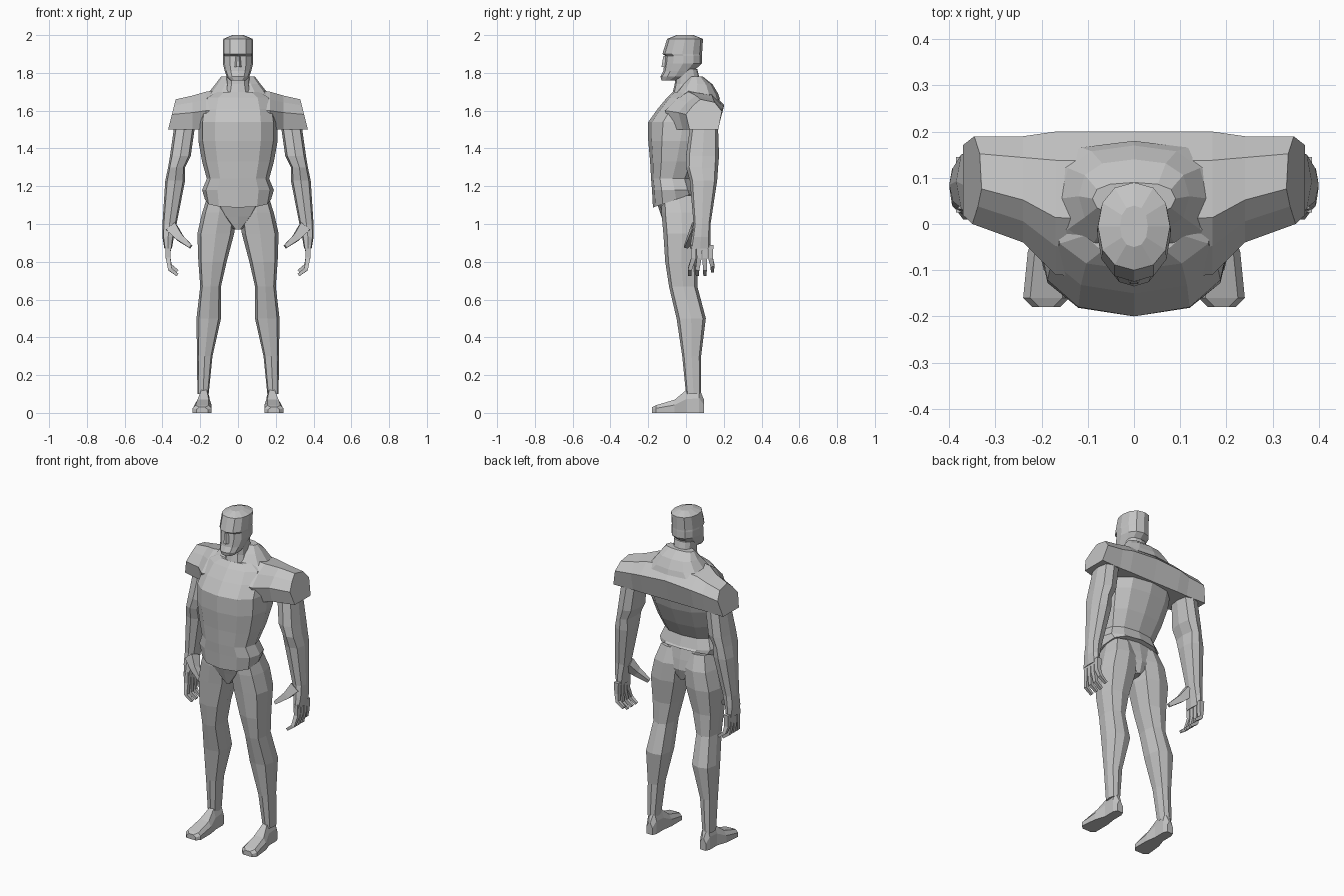
import bpy
import bmesh
import math
from mathutils import Vector

cube = bpy.data.objects.get("Cube")
if cube:
    bpy.data.objects.remove(cube, do_unlink=True)

grey = bpy.data.materials.new("plain grey")
grey.use_nodes = True
grey.diffuse_color = (0.55, 0.55, 0.55, 1)
grey.node_tree.nodes["Principled BSDF"].inputs["Base Color"].default_value = grey.diffuse_color


def loft(name, rings, side=1):
    """Skin a list of equal-sized point rings, capping both ends."""
    bm = bmesh.new()
    loops = [[bm.verts.new((p[0] * side, p[1], p[2])) for p in ring] for ring in rings]
    count = len(loops[0])
    for low, high in zip(loops, loops[1:]):
        for i in range(count):
            j = (i + 1) % count
            bm.faces.new((low[i], low[j], high[j], high[i]))
    bm.faces.new(loops[0][::-1])
    bm.faces.new(loops[-1])
    bmesh.ops.recalc_face_normals(bm, faces=bm.faces)
    mesh = bpy.data.meshes.new(name)
    bm.to_mesh(mesh)
    bm.free()
    mesh.materials.append(grey)
    obj = bpy.data.objects.new(name, mesh)
    bpy.context.collection.objects.link(obj)


def both(name, rings):
    """Make the left part and its mirrored right twin."""
    loft("left_" + name, rings, side=1)
    loft("right_" + name, rings, side=-1)


def power(value, square):
    return math.copysign(abs(value) ** square, value)


def ring(height, inner, outer, front, back, sides, square, tilt=0):
    """Rounded outline at one height; tilt raises its back edge."""
    middle = Vector((inner + outer, front + back, 2 * height)) / 2
    points = []
    for i in range(sides):
        angle = math.tau * i / sides
        across = power(math.cos(angle), square) * (outer - inner) / 2
        along = power(math.sin(angle), square) * (back - front) / 2
        points.append(middle + Vector((across, along, tilt * along)))
    return points


def body(name, rows, sides=12, square=0.8):
    """Centred part; rows are height, half width, front, back and optional tilt."""
    loft(name, [ring(height, -half, half, front, back, sides, square, *tilt)
                for height, half, front, back, *tilt in rows])


def limb(name, rows, sides=8, square=0.65):
    """Mirrored part; rows are height, inner x, outer x, front, back."""
    both(name, [ring(*row, sides, square) for row in rows])


def tube(name, path, thick, thin):
    """Mirrored square finger tapering along a path."""
    path = [Vector(point) for point in path]
    last = len(path) - 1
    rings = []
    for i, point in enumerate(path):
        direction = (path[min(i + 1, last)] - path[max(i - 1, 0)]).normalized()
        across = direction.cross(Vector((0, 1, 0))).normalized()
        depth = across.cross(direction)
        size = thick + (thin - thick) * i / last
        rings.append([point + size * offset for offset in
                      (across + depth, depth - across, -across - depth, across - depth)])
    both(name, rings)


# Head, from chin to flat crown
body("head", [
    (1.76, .04, -.13, -.05),
    (1.78, .06, -.135, .02),
    (1.81, .07, -.12, .04),
    (1.85, .08, -.115, .085),
    (1.89, .08, -.11, .085),
    (1.9, .08, -.125, .085),
    (1.98, .078, -.1, .09),
    (2, .03, -.05, .04)], square=0.9)

# Nose wedge, narrowing upward
loft("nose", [
    [(-width, -.1, height), (width, -.1, height), (width / 3, tip, height), (-width / 3, tip, height)]
    for height, width, tip in ((1.83, .025, -.13), (1.89, .015, -.12))])

# Neck
body("neck", [(1.66, .08, -.08, .12), (1.74, .06, -.06, .08), (1.82, .06, -.05, .06)])

# Raised collar sloping onto the shoulders
body("collar", [
    (1.66, .2, -.08, .18),
    (1.69, .16, -.06, .17),
    (1.74, .12, -.02, .14),
    (1.78, .09, .02, .09)])

# Shirt with flared hem dipping at the front
body("shirt", [
    (1.7, .12, -.07, .14),
    (1.67, .18, -.1, .17),
    (1.61, .2, -.15, .18),
    (1.54, .21, -.2, .17),
    (1.44, .21, -.2, .14),
    (1.33, .19, -.19, .09),
    (1.24, .165, -.185, .04),
    (1.18, .19, -.18, .06),
    (1.13, .175, -.175, .07, .35)])


def yoke_section(x, front, back, bottom, top, lean):
    """Upright shoulder outline; lean pushes its lower edge outward."""
    outline = ((.1, 0), (0, .5), (.2, .8), (.4, 1), (.8, .9), (1, .6), (.9, 0))
    return [(x + lean * (1 - v), front + u * (back - front), bottom + v * (top - bottom))
            for u, v in outline]


# Shoulder yoke and short sleeves in one sweep
half = [(0, -.12, .2, 1.5, 1.72, 0),
        (.17, -.11, .2, 1.5, 1.7, 0),
        (.24, -.04, .19, 1.5, 1.68, 0),
        (.33, 0, .19, 1.5, 1.66, .04)]
mirrored = [(-x, *shape, -lean) for x, *shape, lean in half[:0:-1]]
loft("shoulder_yoke", [yoke_section(*row) for row in mirrored + half])

# Arms down to the palm
limb("arm", [
    (1.5, .23, .34, .02, .17),
    (1.36, .25, .36, 0, .175),
    (1.3, .28, .37, 0, .17),
    (1.23, .28, .385, .02, .165),
    (1, .325, .4, .04, .13),
    (.93, .34, .4, .03, .13),
    (.87, .35, .39, .02, .13)])

# Curled, slightly spread fingers
for i, finger in enumerate(("index", "middle", "ring", "little")):
    y = .04 + .03 * i
    spread = .01 * (i - 2)
    tip = .78 if finger == "little" else .76
    tube(finger + "_finger",
         [(.37, y, .89), (.37, y, .82), (.36, y + spread, tip), (.32, y + spread, tip - .03)],
         thick=.015, thin=.008)

# Thumb
tube("thumb", [(.35, .06, .98), (.31, .03, .93), (.25, 0, .88)], thick=.03, thin=.01)

# Pelvis tapering to the crotch
body("pelvis", [
    (1.2, .16, -.16, .04),
    (1.1, .16, -.15, .06),
    (1.04, .11, -.13, .07),
    (.97, .02, -.11, .05)])

# Legs
limb("leg", [
    (1.15, .02, .16, -.13, .05),
    (1.06, .01, .19, -.13, .08),
    (.95, .02, .215, -.12, .08),
    (.8, .06, .21, -.11, .06),
    (.67, .09, .2, -.09, .06),
    (.5, .09, .22, -.05, .105),
    (.3, .135, .217, -.02, .08),
    (.1, .155, .215, 0, .08)])


def foot_section(y, inner, outer, height):
    """Flat-soled outline with bevelled upper edges."""
    bevel, wall = .015, height * .6
    return [(inner, y, 0), (outer, y, 0), (outer, y, wall), (outer - bevel, y, height),
            (inner + bevel, y, height), (inner, y, wall)]


# Feet, swept from heel to toe
both("foot", [foot_section(*row) for row in (
    (.095, .16, .2, .07),
    (.07, .15, .21, .13),
    (0, .15, .21, .12),
    (-.06, .14, .23, .07),
    (-.16, .14, .24, .04),
    (-.18, .16, .22, .03))])
